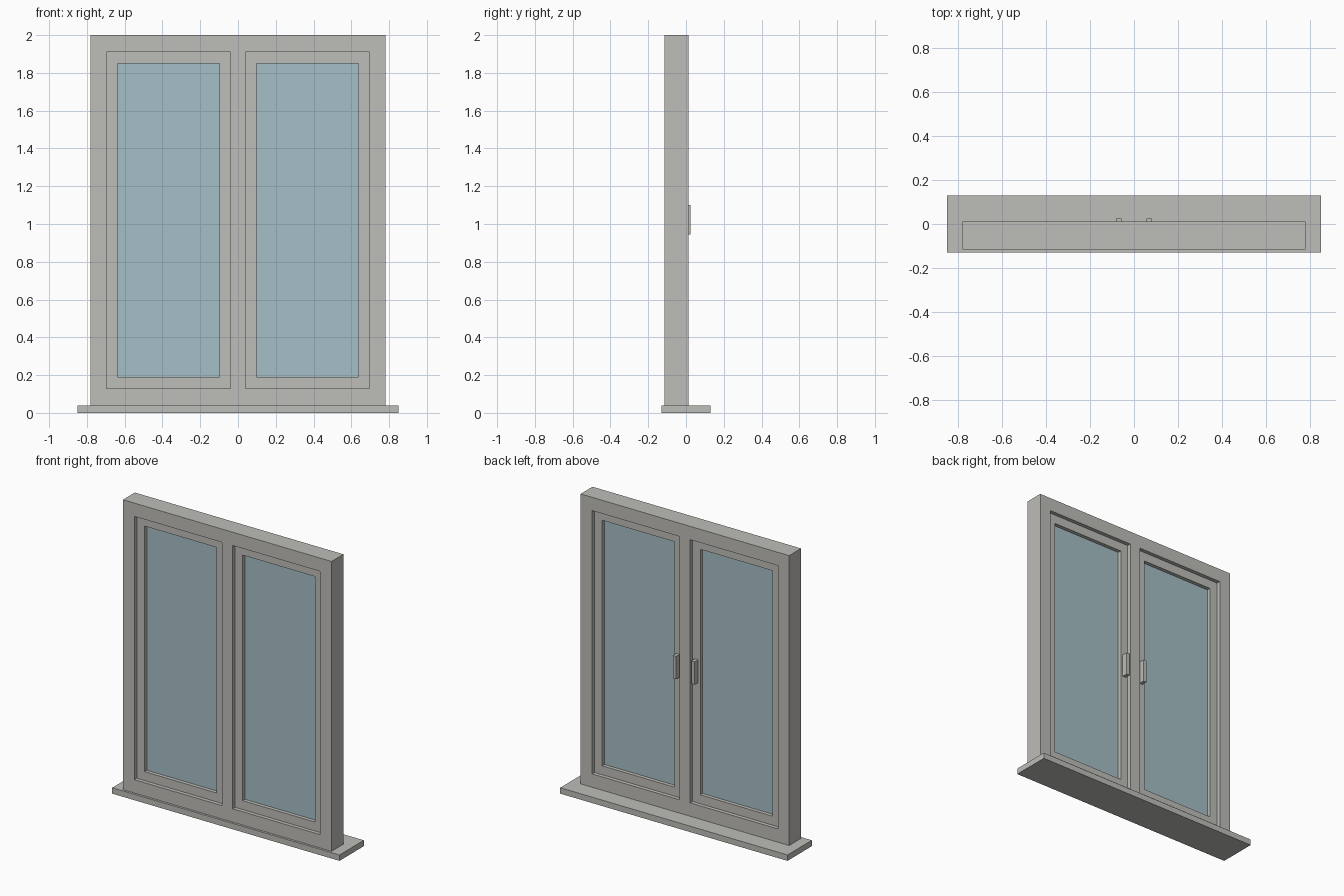
import bpy
import bmesh

cube = bpy.data.objects.get("Cube")
if cube:
    bpy.data.objects.remove(cube, do_unlink=True)


def make_material(name, color):
    mat = bpy.data.materials.new(name)
    mat.use_nodes = True
    mat.diffuse_color = color
    bsdf = next(n for n in mat.node_tree.nodes if n.type == "BSDF_PRINCIPLED")
    bsdf.inputs["Base Color"].default_value = color
    return mat


def make_panel(name, xs, zs, y_front, y_back, mat, openings=()):
    """Slab on an x/z grid; cells listed in openings are left out as holes."""
    bm = bmesh.new()
    grid = [[bm.verts.new((x, y_front, z)) for z in zs] for x in xs]
    for i in range(len(xs) - 1):
        for j in range(len(zs) - 1):
            if (i, j) not in openings:
                bm.faces.new((grid[i][j], grid[i + 1][j],
                              grid[i + 1][j + 1], grid[i][j + 1]))
    result = bmesh.ops.extrude_face_region(bm, geom=bm.faces[:], use_keep_orig=True)
    for v in result["geom"]:
        if isinstance(v, bmesh.types.BMVert):
            v.co.y = y_back
    bmesh.ops.recalc_face_normals(bm, faces=bm.faces[:])
    mesh = bpy.data.meshes.new(name)
    bm.to_mesh(mesh)
    bm.free()
    mesh.materials.append(mat)
    obj = bpy.data.objects.new(name, mesh)
    bpy.context.collection.objects.link(obj)
    return obj


frame_grey = make_material("frame_grey", (0.515, 0.51, 0.48, 1))
glass_blue = make_material("glass_blue", (0.381, 0.521, 0.571, 1))

# Depths of the layers
FRAME = (-0.115, 0.012)
SASH = (-0.089, -0.014)
GLASS = (-0.064, -0.039)

# Window sill
make_panel("sill", (-0.85, 0.85), (0, 0.04), -0.13, 0.13, frame_grey)

# Outer frame with two openings
make_panel("outer_frame", (-0.78, -0.695, -0.04, 0.04, 0.695, 0.78),
           (0.04, 0.13, 1.91, 2.0), *FRAME, frame_grey, {(1, 1), (3, 1)})

# Sash, pane and handle on each side
for side, s in (("right", -1), ("left", 1)):
    def span(*xs):
        return sorted(s * x for x in xs)

    make_panel(side + "_sash", span(0.04, 0.097, 0.637, 0.695),
               (0.13, 0.19, 1.85, 1.91), *SASH, frame_grey, {(1, 1)})
    make_panel(side + "_pane", span(0.097, 0.637), (0.19, 1.85), *GLASS, glass_blue)
    make_panel(side + "_handle", span(0.057, 0.081), (0.945, 1.1),
               SASH[1], 0.025, frame_grey)
